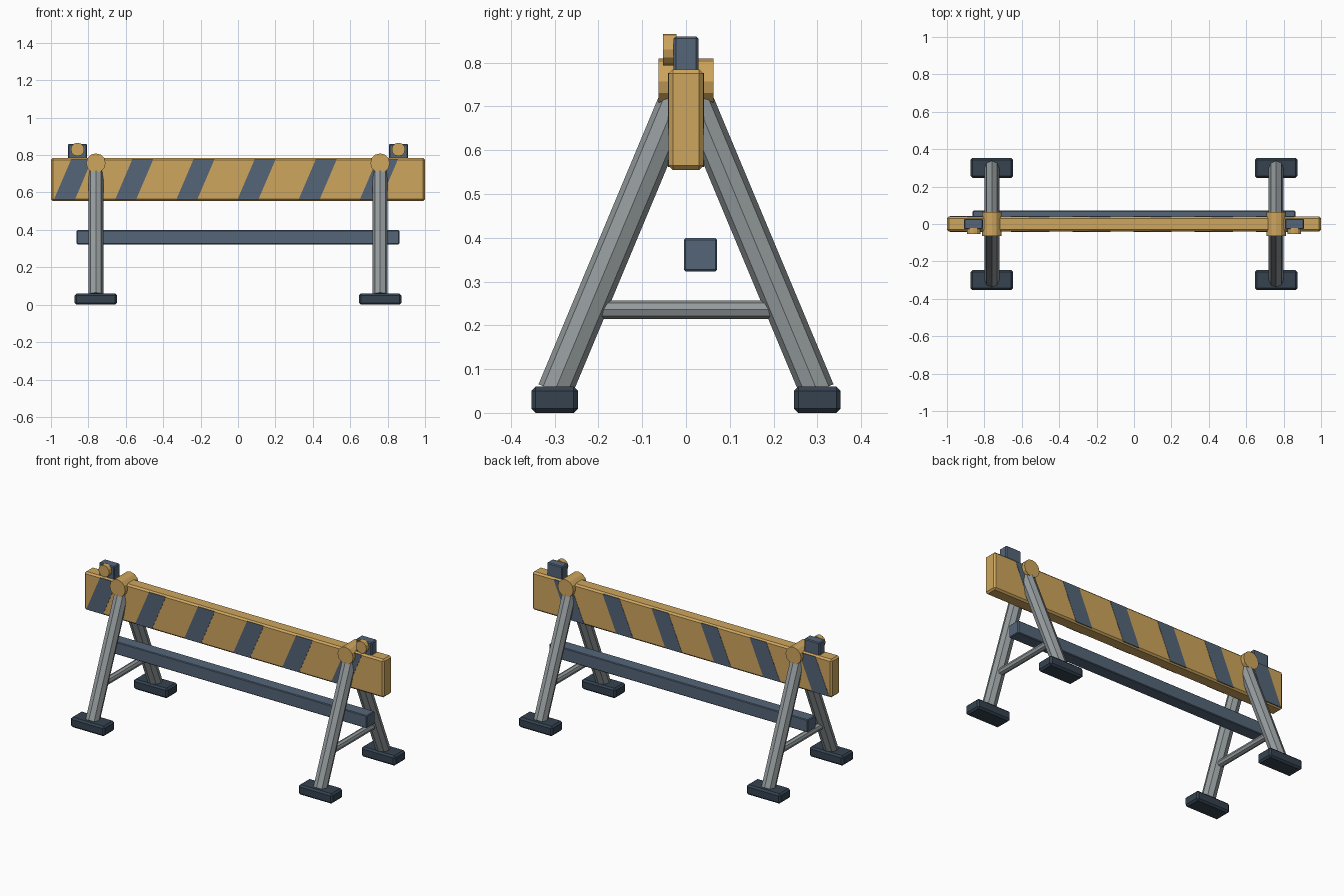
import bpy, bmesh, math
from mathutils import Vector

if "Cube" in bpy.data.objects:
    bpy.data.objects.remove(bpy.data.objects["Cube"])


def material(name, rgb):
    m = bpy.data.materials.new(name)
    m.diffuse_color = (*rgb, 1)
    m.use_nodes = True
    m.node_tree.nodes["Principled BSDF"].inputs["Base Color"].default_value = m.diffuse_color
    return m


YELLOW = material("warm_yellow", (0.62, 0.38, 0.11))
SLATE = material("slate_blue", (0.09, 0.13, 0.19))
DARK = material("dark_rubber", (0.035, 0.055, 0.08))
STEEL = material("steel_grey", (0.30, 0.33, 0.34))


def finish(name, bm, mat):
    bmesh.ops.recalc_face_normals(bm, faces=bm.faces)
    me = bpy.data.meshes.new(name)
    bm.to_mesh(me)
    bm.free()
    me.materials.append(mat)
    ob = bpy.data.objects.new(name, me)
    bpy.context.collection.objects.link(ob)
    return ob


def box(name, centre, size, mat, chamfer):
    bm = bmesh.new()
    bmesh.ops.create_cube(bm, size=1)
    for v in bm.verts:
        v.co = Vector(a * b for a, b in zip(v.co, size))
    bmesh.ops.bevel(bm, geom=bm.edges[:], offset=chamfer, segments=1, affect='EDGES')
    ob = finish(name, bm, mat)
    ob.location = centre
    return ob


def rod(name, start, end, radius, sides, mat):
    start, end = Vector(start), Vector(end)
    axis = end - start
    bm = bmesh.new()
    bmesh.ops.create_cone(bm, cap_ends=True, segments=sides, radius1=radius,
                          radius2=radius, depth=axis.length)
    ob = finish(name, bm, mat)
    ob.location = (start + end) / 2
    ob.rotation_euler = Vector((0, 0, 1)).rotation_difference(axis).to_euler()
    return ob


def stripe(name, x, mat):
    # slanted band passing through the board, showing on both faces
    bm = bmesh.new()
    w, skew, z0, z1, y = 0.056, 0.046, 0.562, 0.777, 0.0415
    outline = [(x - skew - w, z0), (x - skew + w, z0), (x + skew + w, z1), (x + skew - w, z1)]
    face = bm.faces.new([bm.verts.new((px, -y, pz)) for px, pz in outline])
    ext = bmesh.ops.extrude_face_region(bm, geom=[face])["geom"]
    bmesh.ops.translate(bm, vec=(0, 2 * y, 0),
                        verts=[g for g in ext if isinstance(g, bmesh.types.BMVert)])
    return finish(name, bm, mat)


# Warning board with slanted stripes, and the lower rail
box("board", (0, 0, 0.67), (2, 0.08, 0.23), YELLOW, 0.01)
for i in range(6):
    stripe(f"board_stripe_{i + 1}", -0.882 + 0.327 * i, SLATE)
box("lower_rail", (0, 0.033, 0.361), (1.725, 0.076, 0.076), SLATE, 0.004)

for side, s in (("left", -1), ("right", 1)):
    x = 0.76 * s
    # A-frame: two legs with feet, a brace and a hinge pin
    for end, e in (("front", -1), ("back", 1)):
        rod(f"{side}_{end}_leg", (x, 0.30 * e, 0.05), (x, 0.02 * e, 0.72), 0.04, 8, STEEL)
        box(f"{side}_{end}_foot", (x, 0.30 * e, 0.03), (0.226, 0.107, 0.06), DARK, 0.01)
    rod(f"{side}_brace", (x, -0.21, 0.236), (x, 0.21, 0.236), 0.021, 8, STEEL)
    rod(f"{side}_hinge", (x, -0.063, 0.757), (x, 0.063, 0.757), 0.052, 12, YELLOW)
    # Warning lamp on top of the board
    box(f"{side}_lamp_housing", (0.858 * s, 0, 0.81), (0.102, 0.056, 0.10), SLATE, 0.005)
    rod(f"{side}_lamp_lens", (0.858 * s, -0.053, 0.83), (0.858 * s, -0.022, 0.83), 0.036, 12, YELLOW)
